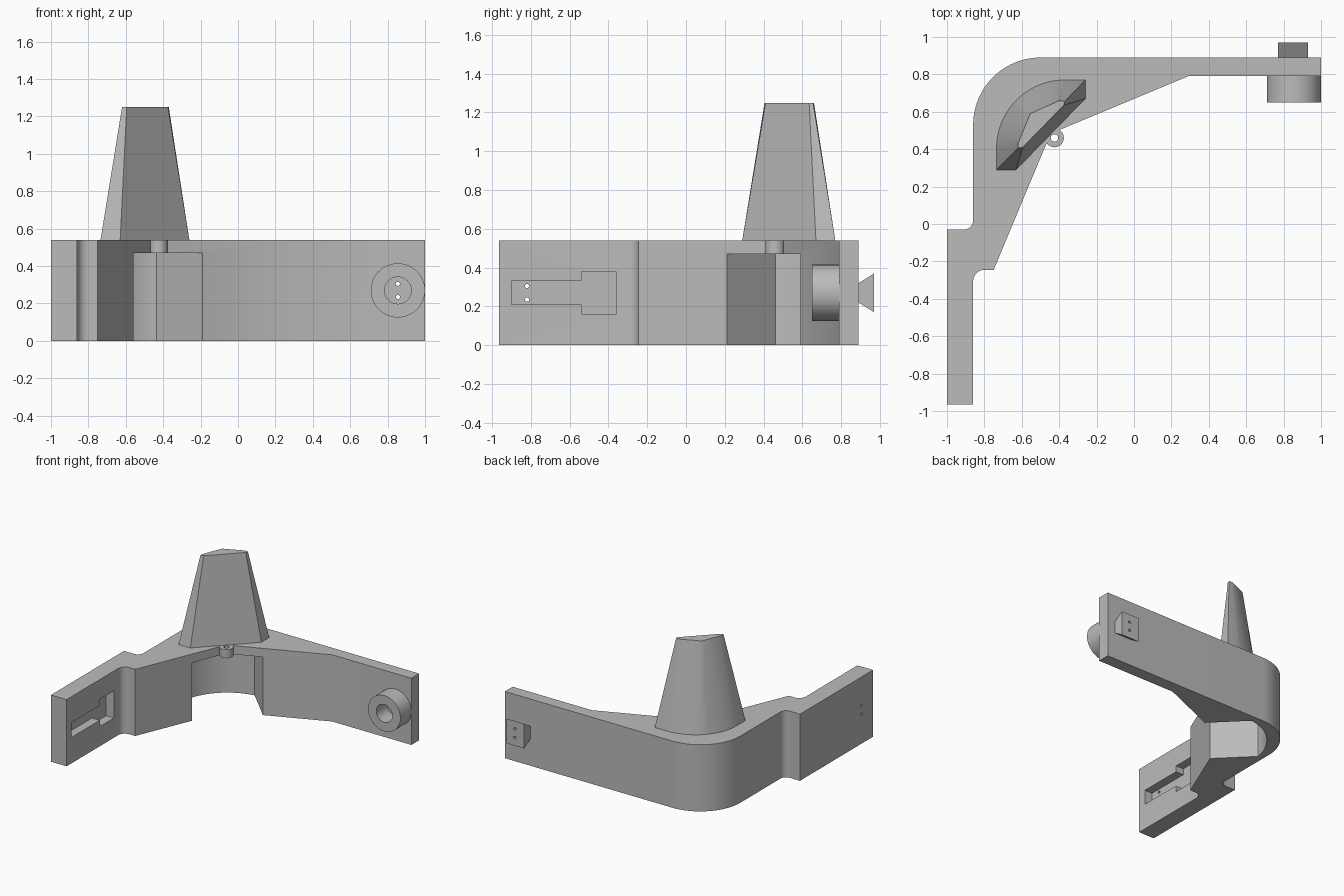
import bpy, bmesh
from math import cos, sin, pi, radians, sqrt

cube = bpy.data.objects.get("Cube")
if cube:
    bpy.data.objects.remove(cube, do_unlink=True)

grey = bpy.data.materials.new("plain grey")
grey.use_nodes = True
colour = (0.5, 0.5, 0.5, 1)
grey.diffuse_color = colour
grey.node_tree.nodes["Principled BSDF"].inputs["Base Color"].default_value = colour


def arc(cx, cy, r, a0, a1, n=16):
    """Points along an arc, angles in degrees."""
    angles = [radians(a0 + (a1 - a0) * i / n) for i in range(n + 1)]
    return [(cx + r * cos(a), cy + r * sin(a)) for a in angles]


def circle(cx, cy, r, n=32):
    return arc(cx, cy, r, 0, 360, n)[:-1]


def loft(name, bottom, top, lo, hi, axis="z"):
    """Solid between two matching outlines set at lo and hi on an axis."""
    place = {"x": lambda u, v, w: (w, u, v),
             "y": lambda u, v, w: (u, w, v),
             "z": lambda u, v, w: (u, v, w)}[axis]
    bm = bmesh.new()
    a = [bm.verts.new(place(u, v, lo)) for u, v in bottom]
    b = [bm.verts.new(place(u, v, hi)) for u, v in top]
    bm.faces.new(a)
    bm.faces.new(b)
    for i in range(len(a)):
        j = (i + 1) % len(a)
        bm.faces.new((a[i], a[j], b[j], b[i]))
    bmesh.ops.recalc_face_normals(bm, faces=bm.faces)
    mesh = bpy.data.meshes.new(name)
    bm.to_mesh(mesh)
    bm.free()
    mesh.materials.append(grey)
    obj = bpy.data.objects.new(name, mesh)
    bpy.context.collection.objects.link(obj)
    return obj


def prism(name, outline, lo, hi, axis="z"):
    return loft(name, outline, outline, lo, hi, axis)


def cut(obj, outline, lo, hi, axis="z"):
    """Subtract a prism from an object."""
    cutter = prism("cutter", outline, lo, hi, axis)
    cutter.hide_render = True
    mod = obj.modifiers.new("cut", "BOOLEAN")
    mod.operation = "DIFFERENCE"
    mod.solver = "EXACT"
    mod.object = cutter
    bpy.context.view_layer.objects.active = obj
    bpy.ops.object.modifier_apply(modifier=mod.name)
    bpy.data.objects.remove(cutter, do_unlink=True)


H = 0.54

# Angled bracket with a rounded outer corner and a stepped arm
outline = [(-1, -0.965), (-0.86, -0.965)]
outline += arc(-0.80, -0.305, 0.06, 180, 90, 8)
outline += [(-0.75, -0.245), (-0.446, 0.483), (0.29, 0.79), (1, 0.79), (1, 0.89)]
outline += arc(-0.50, 0.53, 0.36, 90, 180, 24)
outline += arc(-0.91, 0.02, 0.05, 0, -90, 8)
outline += [(-1, -0.03)]
bracket = prism("bracket", outline, 0, H)

# Hollow under the corner, open below and towards the inside
cx, cy, half, radius = -0.375, 0.40, 0.265, 0.44
k = sqrt(0.5)
reach = math_angle = 53
hollow = [(cx + k * (d - n), cy + k * (d + n)) for d, n in ((-half, -0.12), (half, -0.12))]
hollow += arc(cx, cy, radius, 135 - 37, 135 + 37, 20)
cut(bracket, hollow, -0.1, 0.47)

# T-shaped recess in the stepped arm, with two pin holes
tee = [(-0.90, 0.21), (-0.54, 0.21), (-0.54, 0.16), (-0.36, 0.16),
       (-0.36, 0.38), (-0.54, 0.38), (-0.54, 0.33), (-0.90, 0.33)]
cut(bracket, tee, -0.93, -0.8, "x")
for z in (0.235, 0.305):
    cut(bracket, circle(-0.82, z, 0.011, 12), -1.1, -0.7, "x")

# Small eyelet in the inner corner
eye = (-0.425, 0.46)
eyelet = prism("eyelet", circle(*eye, 0.05), 0.47, H)
for obj in (bracket, eyelet):
    cut(obj, circle(*eye, 0.02, 16), 0.3, 0.7)

# Round socket on the long arm
socket = prism("socket", circle(0.855, 0.27, 0.145, 48), 0.65, 0.79, "y")
cut(socket, circle(0.855, 0.27, 0.072, 32), 0.5, 0.9, "y")

# Dovetail key on the back of the long arm
tail_side = [(0.89, 0.22), (0.97, 0.17), (0.97, 0.37), (0.89, 0.32)]
dovetail = prism("dovetail_key", tail_side, 0.77, 0.93, "x")
for z in (0.235, 0.305):
    for obj in (bracket, dovetail):
        cut(obj, circle(0.855, z, 0.011, 12), 0.7, 1.1, "y")

# Tapered post on the corner, round at the back and flat at the front
steps = 20
foot = [(-0.735, 0.29), (-0.63, 0.29), (-0.26, 0.67), (-0.26, 0.77)]
foot += arc(-0.37, 0.405, 0.365, 90, 180, steps)
ends = [(-0.40, 0.66), (-0.555, 0.59), (-0.62, 0.43)]
head = [(-0.62, 0.405), (-0.595, 0.41), (-0.375, 0.635), (-0.37, 0.655)]
for i in range(steps + 1):
    t = 2 * i / steps
    s = min(int(t), 1)
    p, q = ends[s], ends[s + 1]
    head.append(tuple(u + (v - u) * (t - s) for u, v in zip(p, q)))
loft("post", foot, head, H, 1.25)

# Smooth the round faces and keep the edges sharp
bpy.ops.object.select_all(action="DESELECT")
for obj in bpy.context.collection.objects:
    if obj.type == "MESH" and grey.name in obj.data.materials:
        obj.select_set(True)
        bpy.context.view_layer.objects.active = obj
bpy.ops.object.shade_smooth_by_angle(angle=radians(30))
